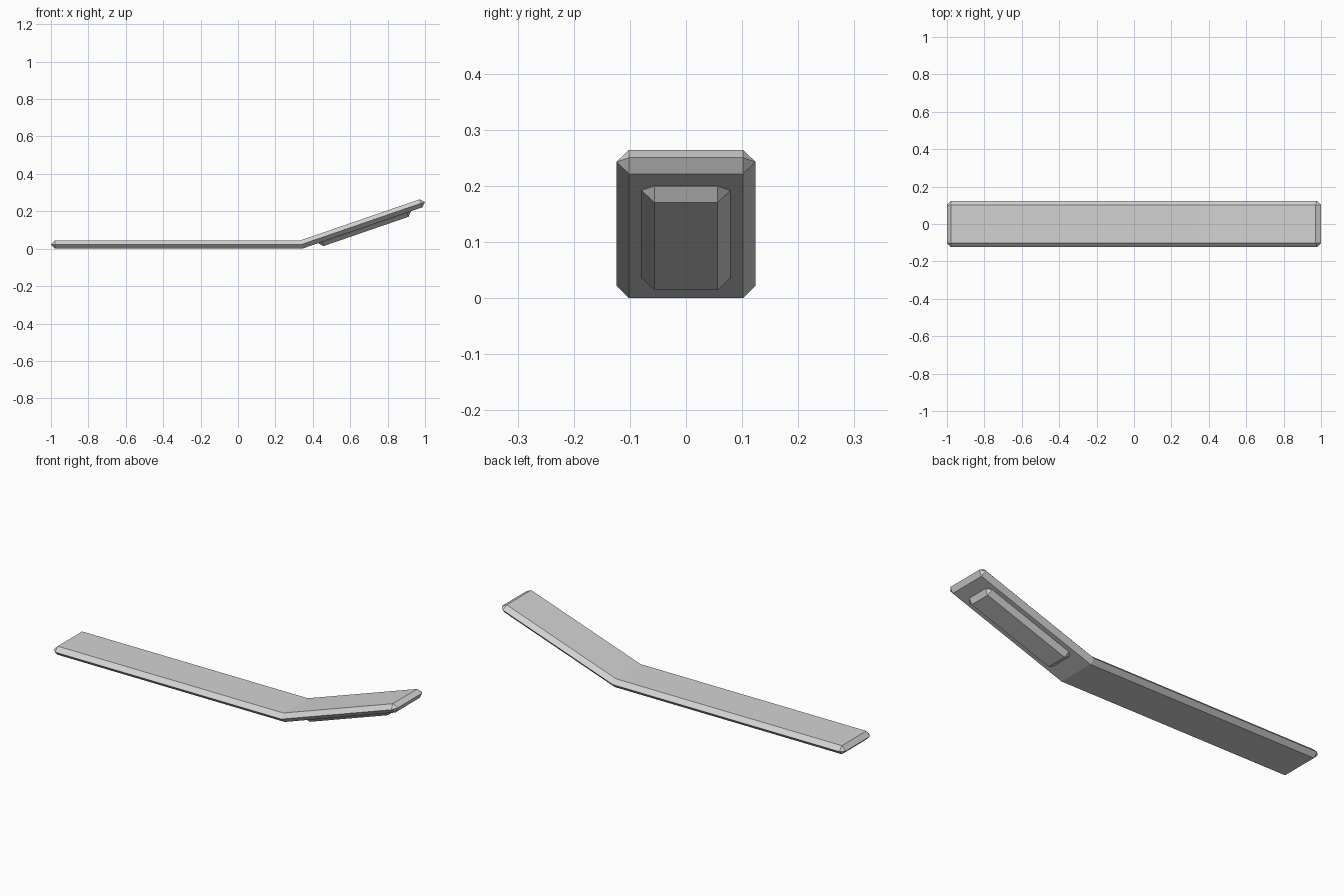
import bpy
import bmesh
import math
from mathutils import Matrix, Vector

if "Cube" in bpy.data.objects:
    bpy.data.objects.remove(bpy.data.objects["Cube"], do_unlink=True)

BEVEL = 0.0225                     # half thickness, also the 45 degree edge slope
ANGLE = math.radians(19)
BEND = Vector((0.339, 0, BEVEL))   # where the two arms meet

grey = bpy.data.materials.new("light_grey")
grey.use_nodes = True
colour = (0.65, 0.65, 0.65, 1)
grey.diffuse_color = colour
grey.node_tree.nodes["Principled BSDF"].inputs["Base Color"].default_value = colour


def add_slab(bm, start, end, half_width, drop, matrix):
    """Slab with all edges sloped to a ridge round the middle."""
    mid, half = (start + end) / 2, (end - start) / 2
    verts = []
    for sx in (-1, 1):
        for sy in (-1, 1):
            inner_x, inner_y = half - BEVEL, half_width - BEVEL
            for x, y, z in ((inner_x, inner_y, BEVEL), (inner_x, inner_y, -BEVEL),
                            (half, inner_y, 0), (inner_x, half_width, 0)):
                verts.append(bm.verts.new(matrix @ Vector((mid + sx * x, sy * y, z + drop))))
    bmesh.ops.convex_hull(bm, input=verts)
    bmesh.ops.dissolve_limit(bm, angle_limit=0.01, verts=bm.verts[:], edges=bm.edges[:])


def finish(bm, name):
    bmesh.ops.recalc_face_normals(bm, faces=bm.faces[:])
    mesh = bpy.data.meshes.new(name)
    bm.to_mesh(mesh)
    bm.free()
    mesh.materials.append(grey)
    obj = bpy.data.objects.new(name, mesh)
    bpy.context.collection.objects.link(obj)


flat = Matrix.Translation(BEND)
raised = flat @ Matrix.Rotation(-ANGLE, 4, "Y")
miter = Vector((math.cos(ANGLE / 2), 0, math.sin(ANGLE / 2)))

# Bent bar: two arms trimmed on the miter plane and welded
bar = bmesh.new()
for matrix, start, end, side in ((flat, -1 - BEND.x, 0.2, 1), (raised, -0.2, 0.699, -1)):
    arm = bmesh.new()
    add_slab(arm, start, end, 0.124, 0, matrix)
    bmesh.ops.bisect_plane(arm, geom=arm.verts[:] + arm.edges[:] + arm.faces[:],
                           plane_co=BEND, plane_no=miter * side, clear_outer=True)
    temp = bpy.data.meshes.new("arm_part")
    arm.to_mesh(temp)
    arm.free()
    bar.from_mesh(temp)
    bpy.data.meshes.remove(temp)
bmesh.ops.remove_doubles(bar, verts=bar.verts[:], dist=0.0005)
finish(bar, "bent_bar")

# Narrow pad under the raised arm
pad = bmesh.new()
add_slab(pad, 0.087, 0.612, 0.079, -0.024, raised)
finish(pad, "underside_pad")
